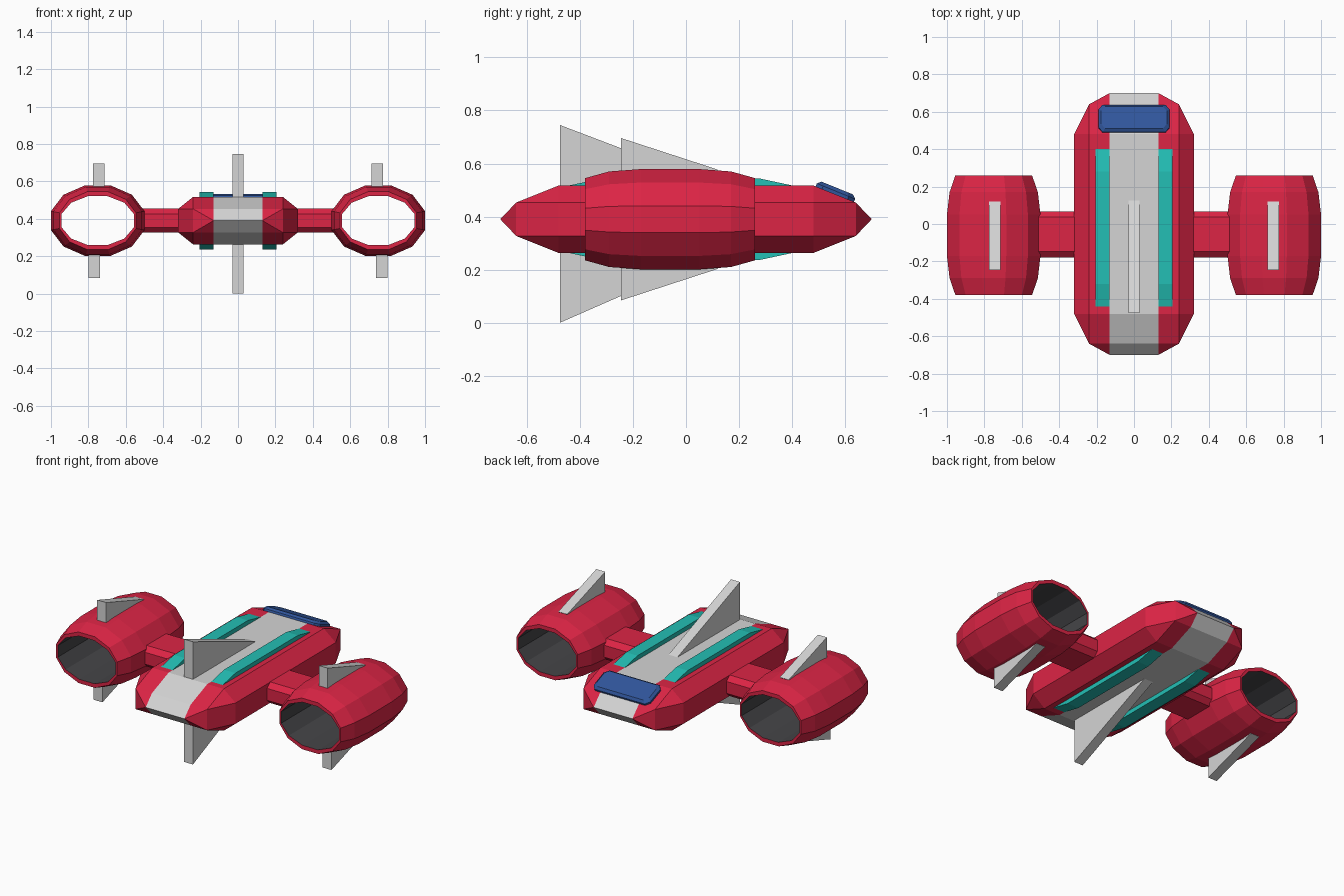
import bpy, bmesh, math
from mathutils import Vector

if "Cube" in bpy.data.objects:
    bpy.data.objects.remove(bpy.data.objects["Cube"])


def material(name, rgb):
    m = bpy.data.materials.new(name)
    m.diffuse_color = (*rgb, 1)
    m.use_nodes = True
    m.node_tree.nodes["Principled BSDF"].inputs["Base Color"].default_value = m.diffuse_color
    return m


RED = material("red", (0.72, 0.018, 0.06))
GREY = material("light grey", (0.66, 0.66, 0.66))
TEAL = material("teal", (0.017, 0.52, 0.46))
BLUE = material("blue", (0.03, 0.092, 0.33))
DARK = material("dark grey", (0.06, 0.06, 0.065))
ZC = 0.39  # height of the centre plane


def finish(name, bm, *mats):
    bmesh.ops.recalc_face_normals(bm, faces=bm.faces[:])
    me = bpy.data.meshes.new(name)
    bm.to_mesh(me)
    bm.free()
    for m in mats:
        me.materials.append(m)
    ob = bpy.data.objects.new(name, me)
    bpy.context.collection.objects.link(ob)
    return ob


def slab(name, profile, x0, x1, mat):
    """Extrude a (y, z) outline from x0 to x1."""
    bm = bmesh.new()
    a = [bm.verts.new((x0, y, z)) for y, z in profile]
    b = [bm.verts.new((x1, y, z)) for y, z in profile]
    n = len(profile)
    bm.faces.new(a)
    bm.faces.new(b)
    for i in range(n):
        j = (i + 1) % n
        bm.faces.new((a[i], a[j], b[j], b[i]))
    return finish(name, bm, mat)


def hull(points):
    bm = bmesh.new()
    for p in points:
        bm.verts.new(p)
    bmesh.ops.convex_hull(bm, input=bm.verts[:])
    bmesh.ops.dissolve_limit(bm, angle_limit=0.01, verts=bm.verts[:], edges=bm.edges[:])
    return bm


# Fuselage: chamfered hull, cut into a grey centre band and red sides
corner = [(0.24, 0.48, 0.127), (0.32, 0.48, 0.063), (0.24, 0.64, 0.063), (0.13, 0.70, 0)]
pts = {(sx * x, sy * y, ZC + sz * z) for x, y, z in corner
       for sx in (-1, 1) for sy in (-1, 1) for sz in (-1, 1)}
bm = hull(sorted(pts))
for x in (-0.13, 0.13):
    bmesh.ops.bisect_plane(bm, geom=bm.verts[:] + bm.edges[:] + bm.faces[:],
                           plane_co=(x, 0, 0), plane_no=(1, 0, 0))
for f in bm.faces:
    f.material_index = int(abs(f.calc_center_median().x) < 0.129)
finish("fuselage", bm, RED, GREY)

# Cockpit window: chamfered plate lying on the sloped nose
o = Vector((0, 0.56, 0.4825))
along = Vector((0, 0.16, -0.065)).normalized()
up = Vector((0, -along.z, along.y))
pts = []
for h, inset in ((-0.012, 0), (0.014, 0), (0.027, 0.014)):
    for sx in (-1, 1):
        for sy in (-1, 1):
            for x, y in ((0.19, 0.052), (0.168, 0.078)):
                pts.append(o + Vector((sx * (x - inset), 0, 0))
                           + along * sy * (y - inset) + up * h)
finish("cockpit_window", hull(pts), BLUE)

# Centre fin, above and below
for s, label in ((1, "upper"), (-1, "lower")):
    slab(f"centre_fin_{label}",
         [(-0.475, ZC + s * 0.1), (-0.475, ZC + s * 0.355 if s > 0 else 0),
          (0.13, ZC + s * 0.125), (0.13, ZC + s * 0.1)], -0.03, 0.03, GREY)

# Engine wall section: (y from engine centre, half width, half height, is inner)
N = 12
section = [(-0.32, 0.205, 0.155), (-0.23, 0.236, 0.18), (-0.11, 0.25, 0.189),
           (0.11, 0.25, 0.189), (0.23, 0.236, 0.18), (0.32, 0.205, 0.155),
           (0.32, 0.194, 0.131), (-0.32, 0.194, 0.131)]

for side, label in ((-1, "left"), (1, "right")):
    # Long raised strip that shows above and below the hull
    slab(f"strip_{label}",
         [(-0.465, 0.512), (-0.32, 0.543), (0.28, 0.543), (0.425, 0.512),
          (0.425, 0.268), (0.28, 0.237), (-0.32, 0.237), (-0.465, 0.268)],
         side * 0.13, side * 0.207, TEAL)

    # Strut between hull and engine
    slab(f"strut_{label}",
         [(-0.055 + sy * y, ZC + sz * z) for sy, sz, order in
          ((1, 1, 1), (-1, 1, -1), (-1, -1, 1), (1, -1, -1))
          for y, z in ((0.123, 0.036), (0.093, 0.064))[::order]],
         side * 0.28, side * 0.54, RED)

    # Hollow twelve-sided engine with dark bore
    bm = bmesh.new()
    k = 1 / math.cos(math.pi / N)
    rings = []
    for y, rx, rz in section:
        rings.append([bm.verts.new((side * 0.75 + rx * k * math.cos(a), -0.06 + y,
                                    ZC + rz * k * math.sin(a)))
                      for a in ((i + 0.5) * 2 * math.pi / N for i in range(N))])
    for r in range(len(rings)):
        a, b = rings[r], rings[(r + 1) % len(rings)]
        for i in range(N):
            j = (i + 1) % N
            f = bm.faces.new((a[i], a[j], b[j], b[i]))
            f.material_index = int(r == 6)
    finish(f"engine_{label}", bm, RED, DARK)

    # Engine fins
    for s, x, pos in ((1, 0.744, "upper"), (-1, 0.769, "lower")):
        slab(f"engine_fin_{pos}_{label}",
             [(-0.245, ZC + s * 0.155), (-0.245, ZC + s * 0.306),
              (0.12, ZC + s * 0.187), (0.10, ZC + s * 0.16)],
             side * (x - 0.03), side * (x + 0.03), GREY)
